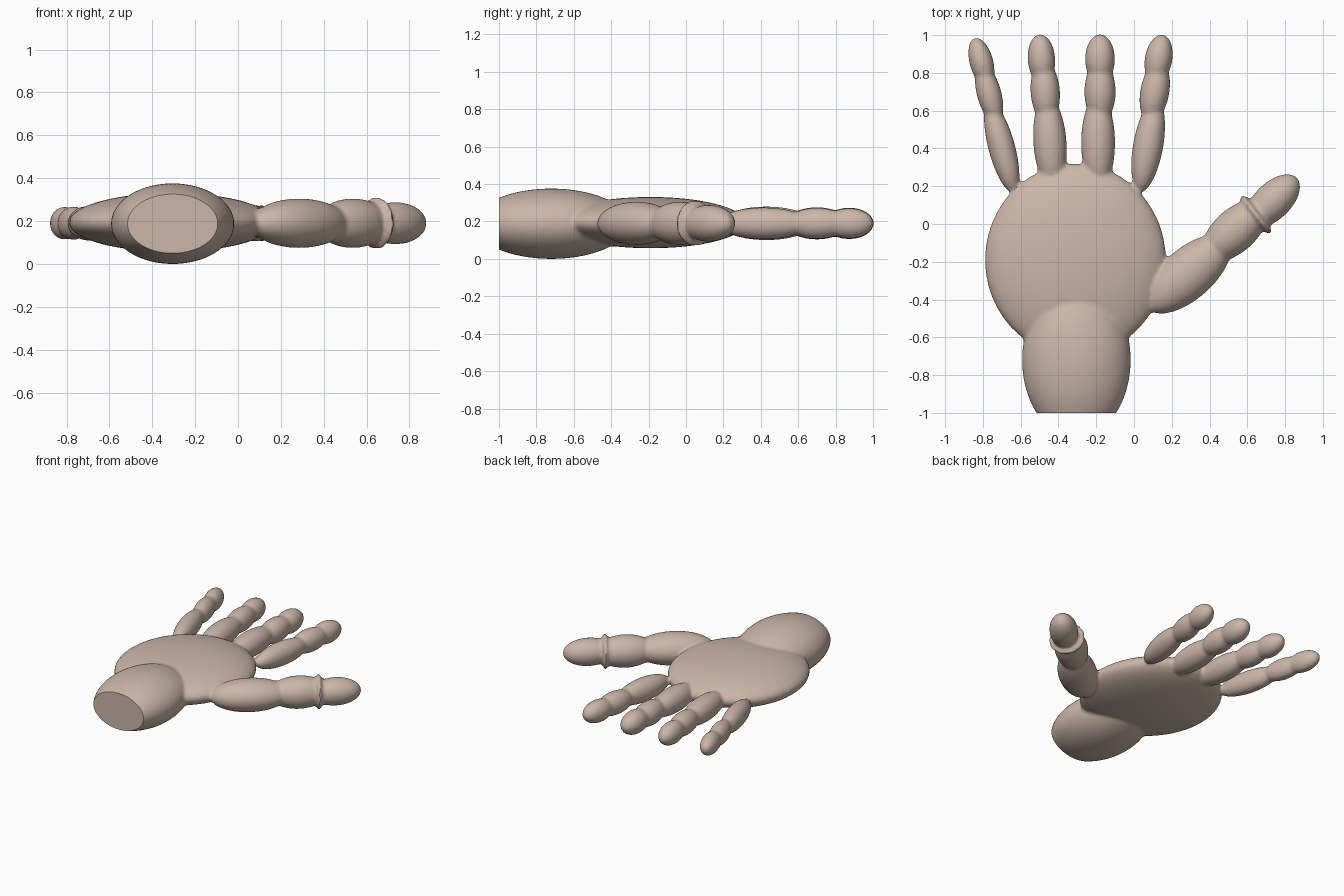
import bpy
import bmesh
from math import radians
from mathutils import Matrix, Vector

cube = bpy.data.objects.get("Cube")
if cube:
    bpy.data.objects.remove(cube, do_unlink=True)

# Skin colour
skin = bpy.data.materials.new("warm_skin")
skin.use_nodes = True
colour = (0.60, 0.47, 0.40, 1)
skin.diffuse_color = colour
skin.node_tree.nodes["Principled BSDF"].inputs["Base Color"].default_value = colour

MID_Z = 0.19
bm = bmesh.new()


def lobe(x, y, length, width, height, angle=0, z=MID_Z):
    """Ellipsoid given by half sizes, its length turned by angle from +y towards -x."""
    matrix = (Matrix.Translation((x, y, z)) @ Matrix.Rotation(radians(angle), 4, "Z")
              @ Matrix.Diagonal((width, length, height, 1)))
    bmesh.ops.create_uvsphere(bm, u_segments=48, v_segments=32, radius=1, matrix=matrix)


# Palm and wrist
lobe(-0.31, -0.19, 0.51, 0.48, 0.137, z=0.194)
lobe(-0.305, -0.72, 0.414, 0.288, 0.188, z=0.188)

# Fingers: angle, then x, y and half width of the lower, middle and tip segments
fingers = [
    (-10, (0.075, 0.415, 0.080), (0.110, 0.70, 0.077), (0.130, 0.873, 0.073)),
    (0, (-0.190, 0.430, 0.090), (-0.180, 0.70, 0.083), (-0.180, 0.873, 0.079)),
    (4, (-0.445, 0.430, 0.088), (-0.470, 0.70, 0.078), (-0.490, 0.873, 0.073)),
    (15, (-0.700, 0.405, 0.071), (-0.767, 0.69, 0.065), (-0.808, 0.858, 0.063)),
]
half_lengths = (0.25, 0.165, 0.132)
for angle, *segments in fingers:
    for (x, y, width), length in zip(segments, half_lengths):
        lobe(x, y, length, width, width * 0.5 + 0.045, angle)

# Thumb segments with a raised fold below the tip
lobe(0.285, -0.265, 0.28, 0.135, 0.115, -49)
lobe(0.535, -0.035, 0.21, 0.115, 0.115, -48)
lobe(0.645, 0.05, 0.03, 0.128, 0.124, -52)
lobe(0.735, 0.122, 0.178, 0.098, 0.098, -46)

mesh = bpy.data.meshes.new("hand")
bm.to_mesh(mesh)
bm.free()
hand = bpy.data.objects.new("hand", mesh)
bpy.context.collection.objects.link(hand)

# Fuse the lobes into one softly blended skin
remesh = hand.modifiers.new("fuse", "REMESH")
remesh.mode = "VOXEL"
remesh.voxel_size = 0.011
soften = hand.modifiers.new("soften", "SMOOTH")
soften.factor = 0.5
soften.iterations = 8
bpy.context.view_layer.update()
graph = bpy.context.evaluated_depsgraph_get()
fused = bpy.data.meshes.new_from_object(hand.evaluated_get(graph))
hand.modifiers.clear()

# Flat cut at the end of the wrist
bm = bmesh.new()
bm.from_mesh(fused)
cut = bmesh.ops.bisect_plane(bm, geom=bm.verts[:] + bm.edges[:] + bm.faces[:],
                             plane_co=Vector((0, -1, 0)), plane_no=Vector((0, -1, 0)),
                             clear_outer=True)
rim = [e for e in cut["geom_cut"] if isinstance(e, bmesh.types.BMEdge)]
bmesh.ops.contextual_create(bm, geom=rim)
bmesh.ops.recalc_face_normals(bm, faces=bm.faces[:])
bm.to_mesh(fused)
bm.free()
fused.materials.clear()
fused.materials.append(skin)
hand.data = fused

# Smooth skin, crisp wrist edge
for obj in bpy.context.selected_objects:
    obj.select_set(False)
hand.select_set(True)
bpy.context.view_layer.objects.active = hand
bpy.ops.object.shade_smooth_by_angle(angle=radians(40))
